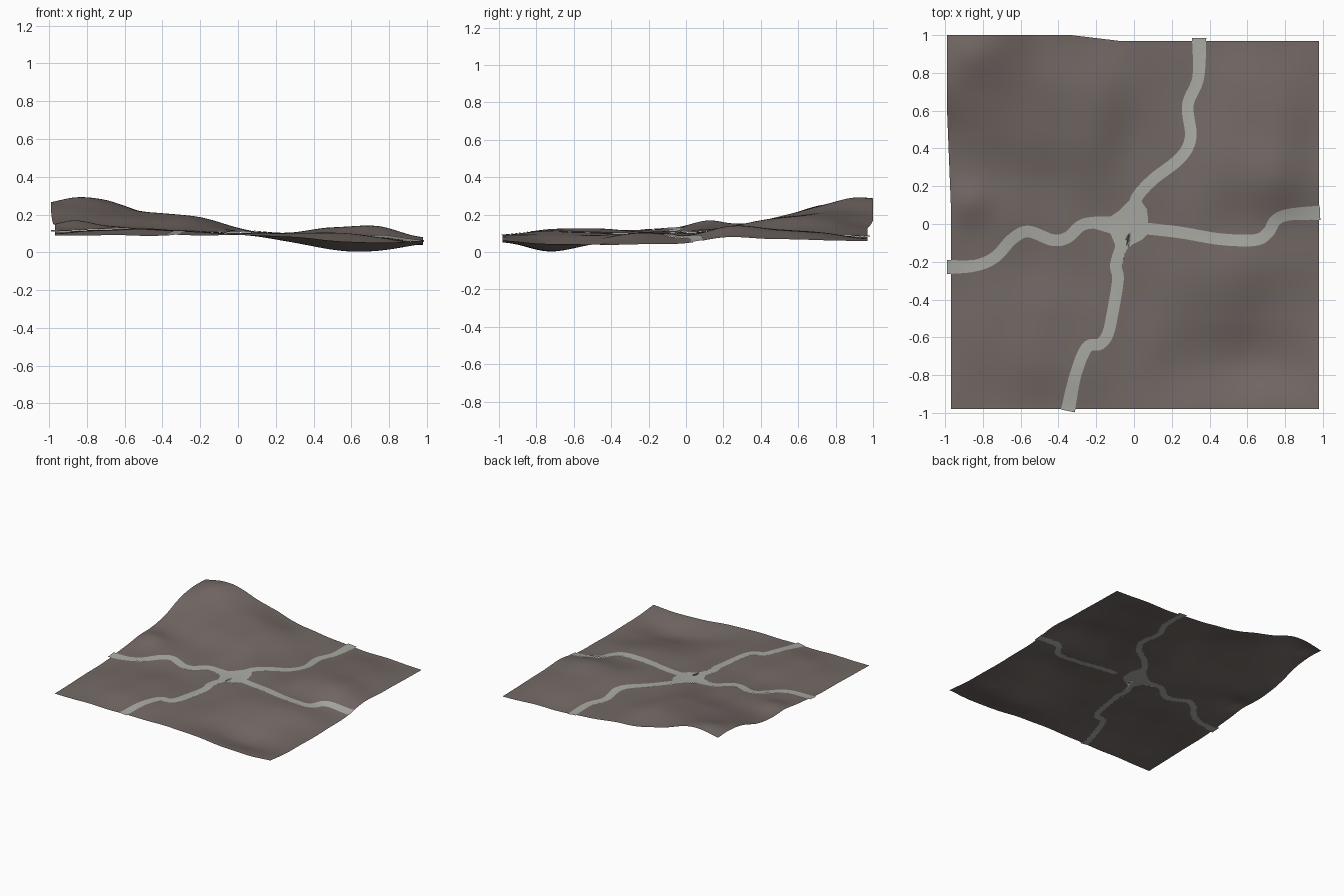
import bpy, bmesh, math
from mathutils import Vector

if "Cube" in bpy.data.objects:
    bpy.data.objects.remove(bpy.data.objects["Cube"])

# ground heights on a 9 x 9 net, back row (y=+) first, in hundredths
H = [
    [25, 27.5, 21, 15, 11.5, 9, 7.5, 7, 5.5],
    [25, 23.5, 21, 19, 13, 9, 10, 10, 6.5],
    [18, 18.5, 18, 18, 12, 9.5, 12, 12, 7],
    [14, 14, 13.5, 13.5, 11.5, 10.5, 13, 13.5, 8],
    [13, 13.5, 12, 11, 10.5, 10, 9.5, 8, 4.7],
    [11, 11.5, 11, 10.5, 10, 10, 10.5, 8, 4],
    [10, 12, 12.5, 11, 9.5, 8.5, 6, 4, 4.2],
    [9.5, 11, 12, 11, 9.5, 6, 1.4, 0.8, 4.5],
    [8.5, 9, 9, 9, 9, 8.5, 6.5, 5, 6],
]
X0, X1, Y0, Y1 = -0.97, 0.98, -0.98, 0.97


def cubic(p, t):
    a, b, c, d = p
    return b + 0.5 * t * (c - a + t * (2*a - 5*b + 4*c - d + t * (3*(b - c) + d - a)))


def sample(row, u):
    i = min(int(u), 7)
    return cubic([row[min(max(i + k, 0), 8)] for k in (-1, 0, 1, 2)], u - i)


def height(x, y):
    u = min(max((x - X0) / (X1 - X0) * 8, 0), 8)
    v = min(max((Y1 - y) / (Y1 - Y0) * 8, 0), 8)
    z = sample([sample(r, u) for r in H], v) / 100
    # peak of the hill, western mound and fine undulation
    z += 0.03 * math.exp(-((x + 0.86)**2 + (y - 0.88)**2) / 0.015)
    z += 0.033 * math.exp(-((x + 0.86)**2 + (y - 0.12)**2) / 0.014)
    z += 0.003 * math.sin(13*x + 5*y) * math.sin(11*y - 6*x)
    return max(z, 0.0)


def material(name, rgb):
    m = bpy.data.materials.new(name)
    m.diffuse_color = (*rgb, 1)
    m.use_nodes = True
    m.node_tree.nodes["Principled BSDF"].inputs["Base Color"].default_value = m.diffuse_color
    return m


def make(name, bm, mat):
    bmesh.ops.recalc_face_normals(bm, faces=bm.faces)
    if sum(f.normal.z for f in bm.faces) < 0:
        bmesh.ops.reverse_faces(bm, faces=bm.faces)
    me = bpy.data.meshes.new(name)
    bm.to_mesh(me)
    bm.free()
    me.materials.append(mat)
    for p in me.polygons:
        p.use_smooth = True
    ob = bpy.data.objects.new(name, me)
    bpy.context.collection.objects.link(ob)
    return ob


earth = material("brown earth", (0.172, 0.141, 0.13))
paving = material("pale grey paving", (0.40, 0.405, 0.37))

# centre lines of the four roads, from the middle outwards
ROADS = {
    "north_road": [(0, .06), (.015, .14), (.10, .235), (.245, .35), (.30, .46),
                   (.285, .63), (.34, .775), (.345, .985)],
    "west_road": [(-.08, .01), (-.26, 0), (-.35, -.07), (-.43, -.085), (-.56, -.04),
                  (-.645, -.08), (-.735, -.175), (-.84, -.22), (-.99, -.228)],
    "east_road": [(.03, -.02), (.245, -.045), (.455, -.08), (.64, -.085), (.71, -.045),
                  (.75, .02), (.825, .05), (.985, .06)],
    "south_road": [(-.05, -.08), (-.095, -.21), (-.085, -.295), (-.115, -.48), (-.14, -.585),
                   (-.18, -.635), (-.25, -.655), (-.31, -.80), (-.35, -.99)],
}
PLAZA = [(.02, .17), (.045, .11), (.068, .08), (.075, .02), (.075, -.05), (.04, -.085),
         (-.01, -.11), (-.045, -.14), (-.06, -.21), (-.11, -.2), (-.10, -.11), (-.125, -.05),
         (-.22, -.022), (-.22, .026), (-.13, .035), (-.08, .07), (-.02, .13)]
HALF, LIFT = 0.031, 0.003


def smooth_path(pts, n=12):
    P = [pts[0]] + pts + [pts[-1]]
    out = [Vector([cubic([P[i + k][a] for k in range(4)], j / n) for a in (0, 1)])
           for i in range(len(pts) - 1) for j in range(n)]
    return out + [Vector(pts[-1])]


# roads draped over the ground
cut_points = []
for name, pts in ROADS.items():
    path = smooth_path(pts)
    cut_points += path[8:]
    bm = bmesh.new()
    prev = None
    for i, p in enumerate(path):
        t = (path[min(i + 2, len(path) - 1)] - path[max(i - 2, 0)]).normalized()
        side = Vector((-t.y, t.x))
        half = HALF + 0.007 * max(0, (i - len(path) + 13) / 12)
        row = []
        for k in (-1, -.5, 0, .5, 1):
            q = p + side * half * k
            row.append(bm.verts.new((q.x, q.y, height(q.x, q.y) + LIFT)))
        if prev:
            for a in range(4):
                bm.faces.new((prev[a], prev[a + 1], row[a + 1], row[a]))
        prev = row
    make(name, bm, paving)

# central plaza as rings scaled out from the middle
bm = bmesh.new()
c = Vector((-.015, -.01))
rings = []
for s in (.25, .5, .75, 1):
    rings.append([])
    for p in PLAZA:
        q = c.lerp(Vector(p), s)
        rings[-1].append(bm.verts.new((q.x, q.y, height(q.x, q.y) + LIFT)))
bm.faces.new(rings[0])
for a, b in zip(rings, rings[1:]):
    for i in range(len(a)):
        j = (i + 1) % len(a)
        bm.faces.new((a[i], b[i], b[j], a[j]))
make("plaza", bm, paving)


def in_plaza(x, y):
    inside = False
    for (ax, ay), (bx, by) in zip(PLAZA, PLAZA[1:] + PLAZA[:1]):
        if (ay > y) != (by > y) and x < ax + (y - ay) * (bx - ax) / (by - ay):
            inside = not inside
    return inside


# ground sheet, open below the paving
N = 180
covered = set()
cx, cy = (X1 - X0) / N, (Y1 - Y0) / N
for p in cut_points:
    ci, cj = int((p.x - X0) / cx), int((p.y - Y0) / cy)
    for i in range(ci - 4, ci + 5):
        for j in range(cj - 4, cj + 5):
            if (Vector((X0 + (i + .5)*cx, Y0 + (j + .5)*cy)) - p).length < HALF - 0.008:
                covered.add((i, j))
bm = bmesh.new()
grid = []
for i in range(N + 1):
    grid.append([])
    for j in range(N + 1):
        x, y = X0 + i * cx, Y0 + j * cy
        z = height(x, y)
        # hill corner bulges outwards
        bulge = max(0, (y - .75) / .22) * min(1, max(0, (-.08 - x) / .25))
        side = max(0, (-.75 - x) / .22) * min(1, max(0, (y - .1) / .5))
        grid[i].append(bm.verts.new((x - .02 * side, y + .03 * bulge, z)))
for i in range(N):
    for j in range(N):
        # a cell goes only when all its corners lie under the plaza
        under = all(in_plaza(X0 + (i + a)*cx, Y0 + (j + b)*cy) for a in (0, 1) for b in (0, 1))
        if (i, j) in covered or under:
            continue
        bm.faces.new((grid[i][j], grid[i + 1][j], grid[i + 1][j + 1], grid[i][j + 1]))
bmesh.ops.delete(bm, geom=[v for v in bm.verts if not v.link_faces], context='VERTS')
make("ground", bm, earth)
